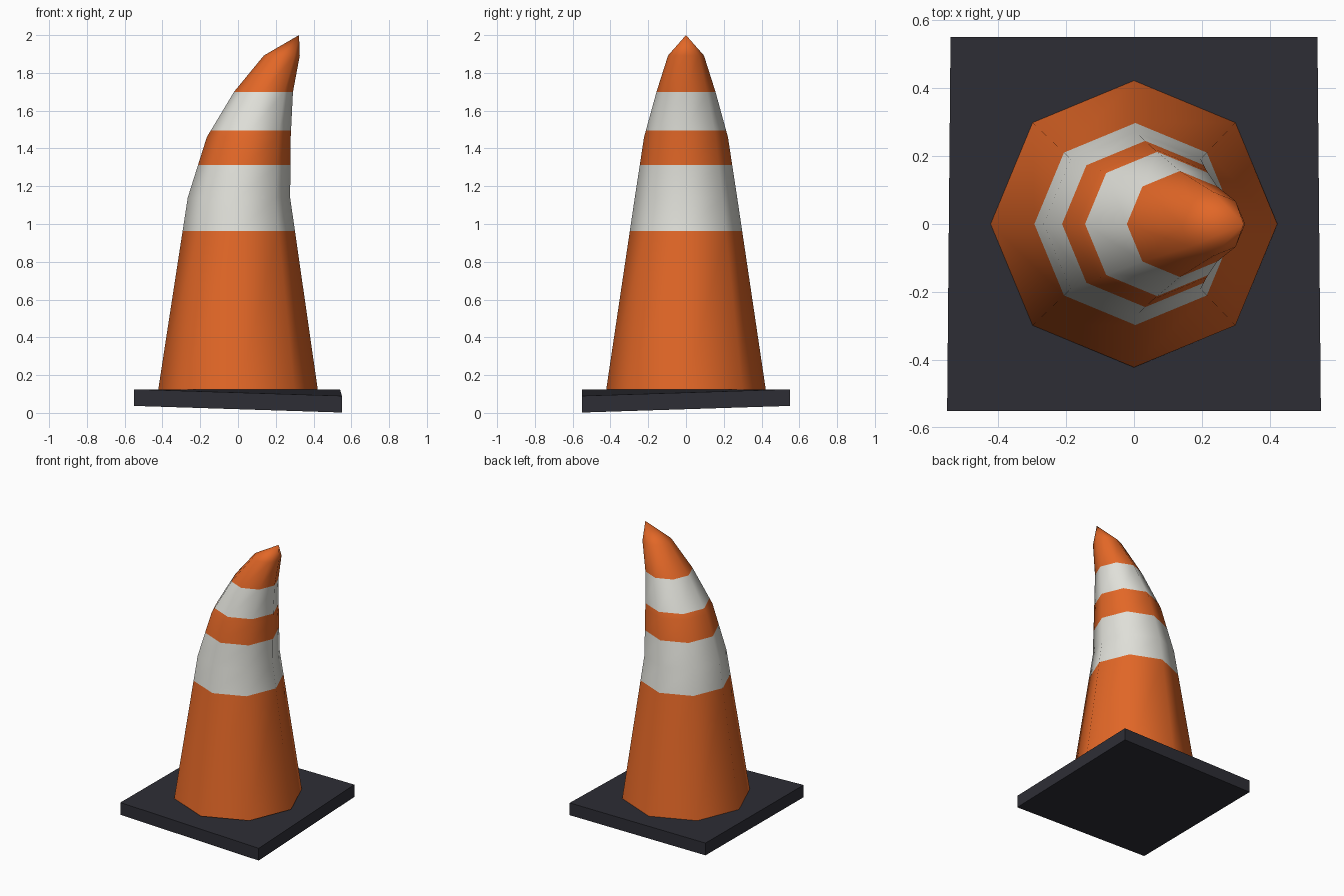
import bpy, bmesh, math

if "Cube" in bpy.data.objects:
    bpy.data.objects.remove(bpy.data.objects["Cube"])

def material(name, rgb):
    m = bpy.data.materials.new(name)
    m.diffuse_color = (*rgb, 1)
    m.use_nodes = True
    m.node_tree.nodes["Principled BSDF"].inputs["Base Color"].default_value = m.diffuse_color
    return m

orange = material("orange", (0.76, 0.135, 0.02))
white = material("off white", (0.74, 0.74, 0.69))
dark = material("dark rubber", (0.027, 0.027, 0.036))

def add_object(name, bm, mats):
    bmesh.ops.recalc_face_normals(bm, faces=bm.faces)
    me = bpy.data.meshes.new(name)
    bm.to_mesh(me)
    bm.free()
    for m in mats:
        me.materials.append(m)
    ob = bpy.data.objects.new(name, me)
    bpy.context.collection.objects.link(ob)
    return ob

# base plate, with its front right corner drooping to the ground
bm = bmesh.new()
bmesh.ops.create_cube(bm, size=1)
for v in bm.verts:
    droop = 0.035 if v.co.x > 0 and v.co.y < 0 else 0
    half = 0.54 if v.co.y > 0 else 0.55
    z = 0.125 if v.co.z > 0 else 0.037
    v.co = (math.copysign(half, v.co.x), math.copysign(0.55, v.co.y), z - droop)
add_object("base_plate", bm, [dark])

# bent eight-sided cone: (height, centre x, radius)
RINGS = [(0.125, 0, 0.422), (1.14, 0.005, 0.271), (1.46, 0.057, 0.222),
         (1.70, 0.135, 0.156), (1.892, 0.232, 0.095)]
bm = bmesh.new()
loops = []
for z, cx, r in RINGS:
    loops.append([bm.verts.new((cx + r * math.cos(i * math.pi / 4),
                                r * math.sin(i * math.pi / 4), z)) for i in range(8)])
tip = bm.verts.new((0.323, 0, 2.0))
for a, b in zip(loops, loops[1:]):
    for i in range(8):
        j = (i + 1) % 8
        bm.faces.new((a[i], a[j], b[j], b[i]))
for i in range(8):
    bm.faces.new((loops[-1][i], loops[-1][(i + 1) % 8], tip))
bm.faces.new(loops[0][::-1])

# cut the stripe edges and colour by height
for z in (0.963, 1.312, 1.495):
    bmesh.ops.bisect_plane(bm, geom=bm.verts[:] + bm.edges[:] + bm.faces[:],
                           plane_co=(0, 0, z), plane_no=(0, 0, 1))
for f in bm.faces:
    h = f.calc_center_median().z
    f.material_index = int(0.963 < h < 1.312 or 1.495 < h < 1.70)
cone = add_object("cone", bm, [orange, white])
bpy.context.view_layer.objects.active = cone
cone.select_set(True)
bpy.ops.object.shade_smooth_by_angle(angle=math.radians(60))
